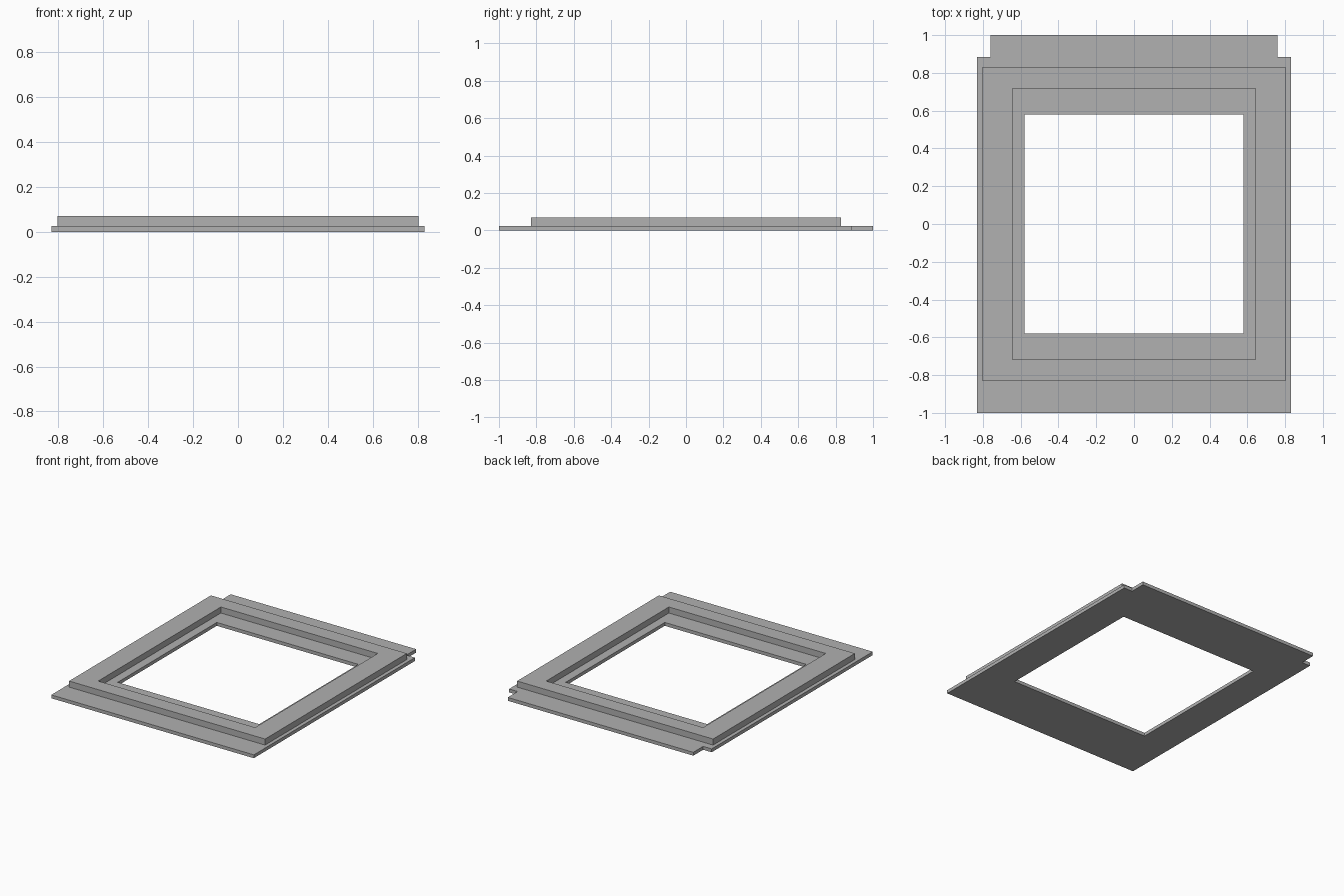
import bpy
import bmesh

cube = bpy.data.objects.get("Cube")
if cube:
    bpy.data.objects.remove(cube, do_unlink=True)

grey = bpy.data.materials.new("mid_grey")
grey.use_nodes = True
colour = (0.44, 0.44, 0.44, 1)
grey.diffuse_color = colour
grey.node_tree.nodes["Principled BSDF"].inputs["Base Color"].default_value = colour


def rectangle(x, y):
    return [(-x, -y), (x, -y), (x, y), (-x, y)]


def slab(name, outer, inner, bottom, top):
    """Extrude a flat outline with a hole into a solid."""
    bm = bmesh.new()
    for loop in (outer, inner):
        verts = [bm.verts.new((x, y, bottom)) for x, y in loop]
        for a, b in zip(verts, verts[1:] + verts[:1]):
            bm.edges.new((a, b))
    bmesh.ops.triangle_fill(bm, use_beauty=True, edges=bm.edges[:], normal=(0, 0, 1))
    result = bmesh.ops.extrude_face_region(bm, geom=bm.faces[:], use_keep_orig=True)
    moved = [g for g in result["geom"] if isinstance(g, bmesh.types.BMVert)]
    bmesh.ops.translate(bm, verts=moved, vec=(0, 0, top - bottom))
    bmesh.ops.recalc_face_normals(bm, faces=bm.faces[:])
    mesh = bpy.data.meshes.new(name)
    bm.to_mesh(mesh)
    bm.free()
    mesh.materials.append(grey)
    obj = bpy.data.objects.new(name, mesh)
    bpy.context.scene.collection.objects.link(obj)
    return obj


# Thin base plate with a narrower tab at the back and a square opening
half_outline = [(0.83, -1), (0.83, 0.885), (0.76, 0.885), (0.76, 1)]
outline = half_outline + [(-x, y) for x, y in reversed(half_outline)]
slab("base_plate", outline, rectangle(0.58, 0.58), 0, 0.025)

# Raised rim standing on the plate
slab("raised_frame", rectangle(0.803, 0.83), rectangle(0.643, 0.718), 0.025, 0.07)
